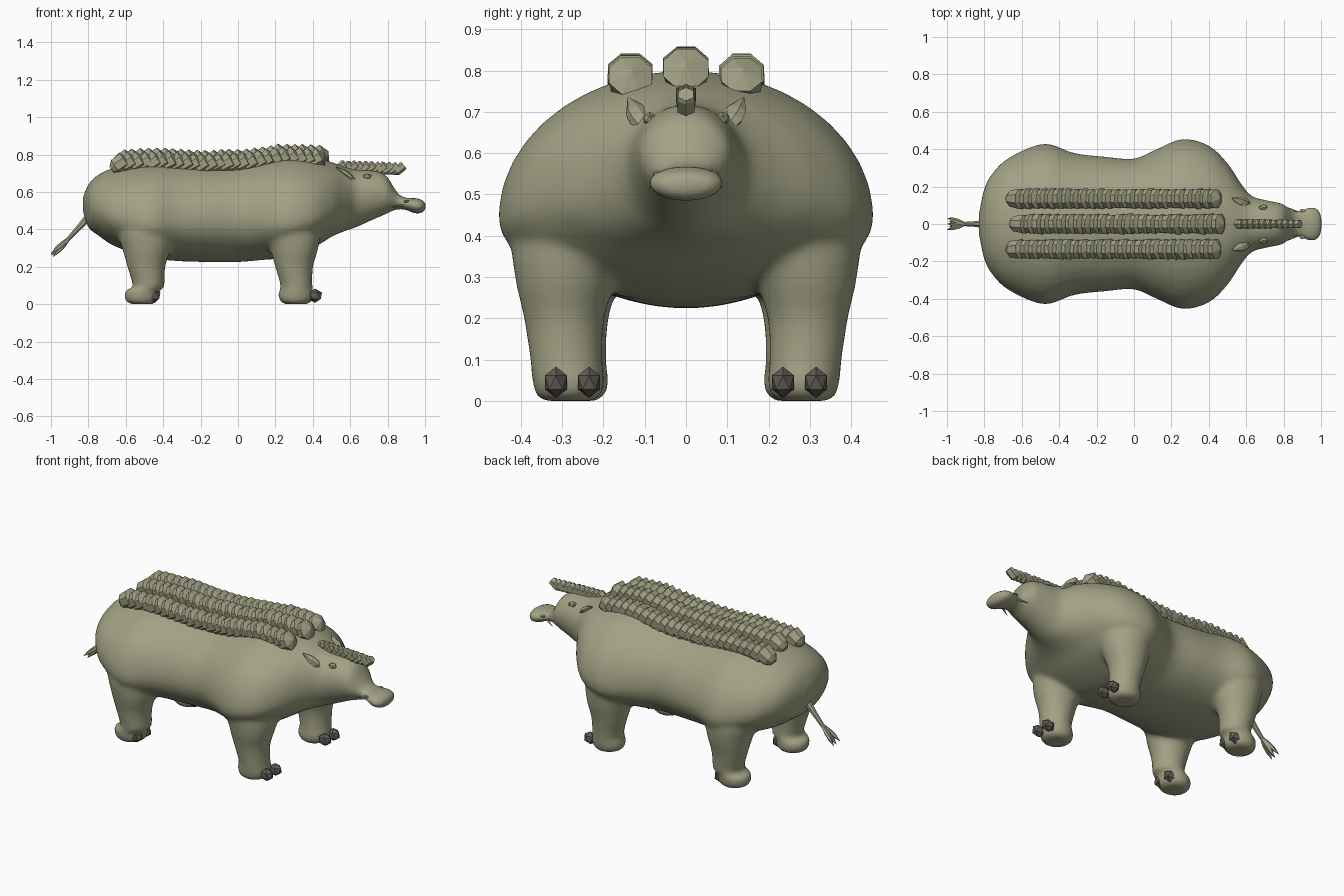
import bpy, bmesh, math, random
from mathutils import Vector, Matrix

random.seed(4)
if "Cube" in bpy.data.objects:
    bpy.data.objects.remove(bpy.data.objects["Cube"], do_unlink=True)


def material(name, rgb):
    m = bpy.data.materials.new(name)
    m.use_nodes = True
    m.diffuse_color = (*rgb, 1)
    m.node_tree.nodes["Principled BSDF"].inputs["Base Color"].default_value = (*rgb, 1)
    return m


HIDE = material("olive_hide", (0.36, 0.36, 0.235))
HOOF = material("dark_hoof", (0.12, 0.105, 0.09))


def finish(bm, name, mat, smooth=False):
    """Turn a bmesh into a named object."""
    bmesh.ops.recalc_face_normals(bm, faces=bm.faces[:])
    mesh = bpy.data.meshes.new(name)
    for f in bm.faces:
        f.smooth = smooth
    bm.to_mesh(mesh)
    bm.free()
    mesh.materials.append(mat)
    obj = bpy.data.objects.new(name, mesh)
    bpy.context.collection.objects.link(obj)
    return obj


def refine(rows, steps=5):
    """Catmull-Rom interpolation of every column in a table of sections."""
    out = []
    for i in range(len(rows) - 1):
        a, b, c, d = (rows[max(0, min(len(rows) - 1, i + k))] for k in (-1, 0, 1, 2))
        for s in range(steps):
            t = s / steps
            out.append([q + t / 2 * (r - p + t * (2 * p - 5 * q + 4 * r - w
                        + t * (3 * (q - r) + w - p)))
                        for p, q, r, w in zip(a, b, c, d)])
    return out + [list(rows[-1])]


def loft(bm, rings):
    """Skin a list of point rings and cap both ends."""
    loops = [[bm.verts.new(p) for p in ring] for ring in rings]
    for lo, hi in zip(loops, loops[1:]):
        n = len(lo)
        for i in range(n):
            bm.faces.new((lo[i], lo[(i + 1) % n], hi[(i + 1) % n], hi[i]))
    bm.faces.new(loops[0][::-1])
    bm.faces.new(loops[-1])


def angles(n):
    return [math.tau * (i + 0.5) / n for i in range(n)]


def spike(bm, start, direction, profile, sides=8, jitter=0.0, flat=1.0):
    """Faceted spindle: profile is (distance, radius) along a direction."""
    rot = Vector(direction).to_track_quat('Z', 'Y').to_matrix()
    rings = []
    for dist, rad in profile:
        r = rad * random.uniform(1 - jitter, 1 + jitter)
        rings.append([Vector(start) + rot @ Vector((r * math.cos(a), r * flat * math.sin(a), dist))
                      for a in angles(sides)])
    loft(bm, rings)


def along(points, x):
    """Height of a polyline of (x, z) points at x."""
    for (x0, z0), (x1, z1) in zip(points, points[1:]):
        if x <= x1:
            return z0 + (z1 - z0) * (x - x0) / (x1 - x0)
    return points[-1][1]


# Body and head sections: x, half width, bottom, widest height, top
BODY = [
    (-.83, .05, .50, .53, .57), (-.80, .19, .41, .53, .64),
    (-.75, .28, .37, .51, .69), (-.66, .36, .31, .47, .73),
    (-.48, .43, .25, .43, .765), (-.32, .38, .23, .45, .76),
    (-.15, .36, .225, .46, .75), (0, .35, .225, .46, .755),
    (.12, .40, .235, .45, .775), (.26, .455, .25, .44, .80),
    (.4, .42, .30, .46, .785), (.5, .325, .36, .50, .76),
    (.57, .22, .39, .54, .735), (.63, .15, .41, .57, .72),
    (.72, .125, .45, .59, .715), (.79, .11, .48, .59, .69),
    (.83, .085, .50, .565, .63), (.86, .068, .507, .55, .588),
    (.9, .078, .503, .54, .568), (.95, .094, .483, .53, .568),
    (.99, .075, .49, .525, .555), (1.005, .02, .51, .525, .54)]
# Leg sections: z, x, y, radius along x, radius along y
LEG = [
    (0, .31, .285, .06, .06), (.015, .31, .285, .085, .08),
    (.05, .31, .285, .095, .088), (.1, .312, .29, .086, .088),
    (.2, .30, .295, .102, .098), (.3, .30, .29, .13, .125),
    (.4, .29, .27, .15, .15), (.5, .27, .25, .12, .12)]

bm = bmesh.new()
rings = []
for x, w, lo, mid, hi in refine(BODY):
    rings.append([(x, w * math.cos(a),
                   mid + math.sin(a) * ((hi - mid) if math.sin(a) > 0 else (mid - lo)))
                  for a in angles(40)])
loft(bm, rings)
for side in (-1, 1):
    for rear in (False, True):
        rings = []
        for z, x, y, rx, ry in refine(LEG):
            if rear:
                x -= .825 if z < .08 else .79
                y -= .01
            rings.append([(x + rx * math.cos(a), side * y + ry * math.sin(a), z)
                          for a in angles(24)])
        loft(bm, rings)
body = finish(bm, "body", HIDE, True)
blend = body.modifiers.new("blend", 'REMESH')
blend.mode = 'VOXEL'
blend.voxel_size = 0.012
blend.use_smooth_shade = True
soften = body.modifiers.new("soften", 'SMOOTH')
soften.factor = 0.5
soften.iterations = 12

# Three rows of overlapping plates along the back
CREST = [(-.7, .762), (-.6, .772), (-.4, .78), (-.2, .765), (.05, .775), (.25, .802), (.5, .79)]
PLATE = [(-.06, .022), (-.035, .046), (.025, .056), (.05, .003)]
for name, y, drop, shift in (("back_crest", 0, 0, .02),
                             ("left_crest", .135, .018, 0), ("right_crest", -.135, .018, 0)):
    bm = bmesh.new()
    for i in range(25):
        x = -.625 + shift + i * .0435
        z = along(CREST, x) - drop
        tilt = (.8, random.uniform(-.06, .06), .5 + random.uniform(-.08, .08))
        spike(bm, (x, y, z), tilt, PLATE, 8, .06)
    finish(bm, name, HIDE)

# Mane on the head
bm = bmesh.new()
for i in range(11):
    x = .555 + i * .031
    spike(bm, (x - .02, 0, .718 - .001 * i), (.75, 0, .62),
          [(-.02, .006), (0, .022), (.045, .027), (.055, .02)], 6, .1)
finish(bm, "head_mane", HIDE)

# Ears, eyes, nostrils and tusks
for side, word in ((1, "left"), (-1, "right")):
    bm = bmesh.new()
    spike(bm, (.625, side * .085, .65), (-.1, side * .055, .085),
          [(0, .02), (.05, .036), (.085, .032), (.142, .002)], 7, 0, .6)
    finish(bm, word + "_ear", HIDE)
    for part, spot, size in (("eye", (.69, .088, .683), (.027, .018, .017)),
                             ("nostril", (.9, .07, .55), (.016, .012, .008))):
        bm = bmesh.new()
        bmesh.ops.create_icosphere(bm, subdivisions=1, radius=1, matrix=Matrix.LocRotScale(
            Vector((spot[0], side * spot[1], spot[2])), None, Vector(size)))
        finish(bm, word + "_" + part, HIDE)
    bm = bmesh.new()
    spike(bm, (.88, side * .06, .53), (-.06, side * .03, -.015), [(0, .007), (.065, .001)], 5)
    finish(bm, word + "_tusk", HIDE)

    # Two faceted toes on each foot
    for x, end in ((.412, "front"), (-.452, "rear")):
        bm = bmesh.new()
        for y in (.235, .315):
            bmesh.ops.create_icosphere(bm, subdivisions=1, radius=1, matrix=Matrix.LocRotScale(
                Vector((x, side * y, .045)), None, Vector((.042, .031, .038))))
        finish(bm, f"{end}_{word}_toes", HOOF)

# Tail with a tuft of leaf-shaped spikes
bm = bmesh.new()
spike(bm, (-.79, 0, .475), (-.12, 0, -.13), [(0, .024), (.09, .016), (.19, .011)], 8)
for dy, dz in ((0, 0), (.22, .08), (-.22, .08), (.1, -.12), (-.1, -.12)):
    spike(bm, (-.895, 0, .36), (-.72, dy, -.7 + dz),
          [(0, .006), (.06, .014), (.1, .012), (.142, .001)], 5)
finish(bm, "tail", HIDE)
